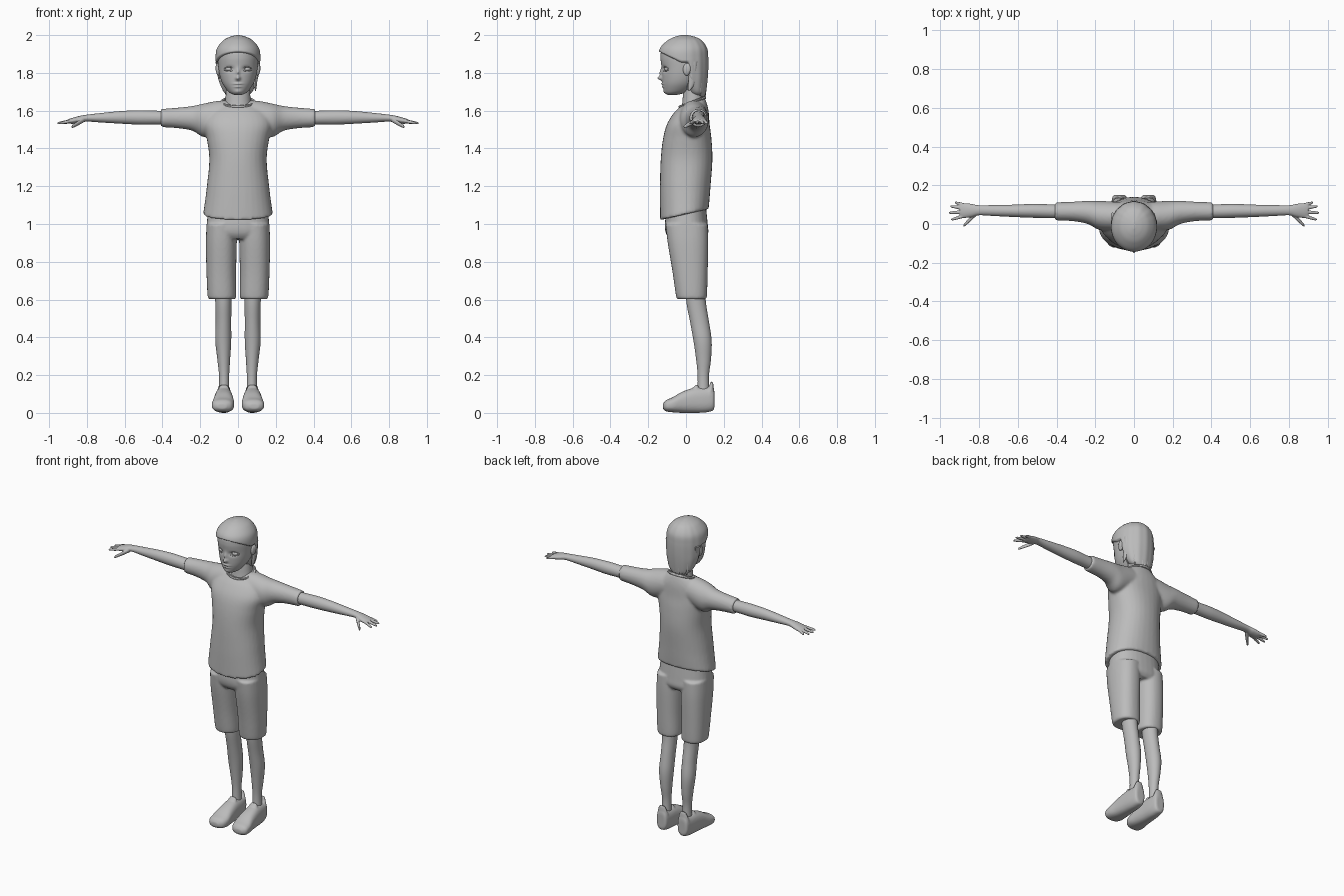
import bpy, bmesh, math, random
from mathutils import Vector, Matrix

random.seed(4)
cube = bpy.data.objects.get("Cube")
if cube:
    bpy.data.objects.remove(cube, do_unlink=True)

grey = bpy.data.materials.new("plain grey")
grey.use_nodes = True
grey.diffuse_color = (0.5, 0.5, 0.5, 1)
grey.node_tree.nodes["Principled BSDF"].inputs["Base Color"].default_value = (0.5, 0.5, 0.5, 1)

AXES = {"x": (0, 1, 2), "y": (1, 0, 2), "z": (2, 0, 1)}


def spline(rows, steps):
    """Catmull-Rom interpolation of every column of a row table."""
    out = []
    for i in range(len(rows) - 1):
        a, b, c, d = (rows[max(0, min(len(rows) - 1, i + k))] for k in (-1, 0, 1, 2))
        for s in range(steps):
            t = s / steps
            out.append([q + t * (r - p) / 2 + t * t * (2 * p - 5 * q + 4 * r - w) / 2
                        + t ** 3 * (3 * q - p - 3 * r + w) / 2
                        for p, q, r, w in zip(a, b, c, d)])
    return out + [list(rows[-1])]


def tube(bm, rows, axis="z", segs=32, steps=5, power=2.0):
    """Closed loft; row = position, low/high of the two other axes, optional tilt."""
    main, ua, va = AXES[axis]
    rings = []
    for t, u0, u1, v0, v1, tilt in spline([(*r, 0)[:6] for r in rows], steps):
        ring = []
        for k in range(segs):
            ang = 2 * math.pi * k / segs
            c, s = math.cos(ang), math.sin(ang)
            c = math.copysign(abs(c) ** (2 / power), c)
            s = math.copysign(abs(s) ** (2 / power), s)
            co = Vector()
            co[ua] = (u0 + u1) / 2 + c * (u1 - u0) / 2
            co[va] = (v0 + v1) / 2 + s * (v1 - v0) / 2
            co[main] = t + tilt * s * (v1 - v0) / 2
            ring.append(bm.verts.new(co))
        rings.append(ring)
    for a, b in zip(rings, rings[1:]):
        for k in range(segs):
            n = (k + 1) % segs
            bm.faces.new((a[k], a[n], b[n], b[k]))
    bm.faces.new(rings[0])
    bm.faces.new(rings[-1])


def sym(rows):
    """Expand half widths into low and high x."""
    return [(r[0], -r[1], *r[1:]) for r in rows]


def ball(bm, centre, size):
    bmesh.ops.create_uvsphere(bm, u_segments=24, v_segments=16, radius=1,
                              matrix=Matrix.Translation(centre) @ Matrix.Diagonal((*size, 1)))


def flip(rows, side):
    """Mirror x-axis lofts to the given side."""
    return [(r[0] * side, *r[1:]) for r in rows]


def finish(name, bm, voxel=0, smooth=0, mirror=False, angle=45):
    bmesh.ops.recalc_face_normals(bm, faces=bm.faces)
    me = bpy.data.meshes.new(name)
    bm.to_mesh(me)
    bm.free()
    ob = bpy.data.objects.new(name, me)
    bpy.context.collection.objects.link(ob)
    me.materials.append(grey)
    bpy.ops.object.select_all(action="DESELECT")
    ob.select_set(True)
    bpy.context.view_layer.objects.active = ob
    bpy.ops.object.shade_smooth_by_angle(angle=math.radians(angle))
    if voxel:
        m = ob.modifiers.new("blend", "REMESH")
        m.mode, m.voxel_size, m.use_smooth_shade = "VOXEL", voxel, True
    if smooth:
        m = ob.modifiers.new("soften", "SMOOTH")
        m.factor, m.iterations = 0.5, smooth
    if mirror:
        m = ob.modifiers.new("mirror", "MIRROR")
        m.use_mirror_merge = False
    return ob


# Shirt: torso and sleeves blended together
bm = bmesh.new()
tube(bm, sym([(1.05, .185, -.137, .12, .23), (1.12, .175, -.138, .125, .1),
              (1.2, .165, -.138, .13), (1.34, .152, -.134, .14), (1.45, .165, -.122, .135),
              (1.53, .18, -.1, .125), (1.6, .15, -.062, .118, .1),
              (1.645, .088, -.032, .1, .35)]), power=2.2)
sleeve = [(.04, -.03, .11, 1.5, 1.652), (.1, -.035, .115, 1.48, 1.653),
          (.18, -.03, .12, 1.46, 1.638), (.24, 0, .12, 1.493, 1.625),
          (.32, .015, .115, 1.507, 1.616), (.408, .018, .112, 1.513, 1.609)]
for side in (1, -1):
    tube(bm, flip(sleeve, side), "x")
finish("shirt", bm, .008, 6)

# Neckband
bpy.ops.mesh.primitive_torus_add(major_segments=48, minor_segments=10, major_radius=.08,
                                 minor_radius=.008, location=(0, .034, 1.645),
                                 rotation=(math.atan(.37), 0, 0))
band = bpy.context.object
band.name = "neckband"
band.scale = (1.08, .88, 1)
band.data.materials.append(grey)
bpy.ops.object.shade_smooth_by_angle()

# Shorts
bm = bmesh.new()
tube(bm, sym([(1.1, .155, -.1, .105), (1.0, .166, -.112, .115),
              (.95, .167, -.106, .118), (.92, .15, -.085, .1)]), power=2.3)
for side in (1, -1):
    rows = [(.602, .018, .152, -.045, .105), (.62, .01, .161, -.053, .111),
            (.75, .01, .167, -.072, .115), (.9, .006, .17, -.097, .118),
            (1.0, .004, .166, -.108, .115)]
    tube(bm, [(z, *sorted((a * side, b * side)), c, d) for z, a, b, c, d in rows], power=2.3)
finish("shorts", bm, .007, 4)

# Lower legs
bm = bmesh.new()
tube(bm, [(.68, .035, .125, -.005, .1), (.58, .035, .12, .003, .106), (.48, .036, .118, .022, .122),
          (.38, .036, .12, .04, .136), (.28, .042, .109, .054, .132),
          (.19, .047, .1, .062, .121), (.08, .045, .102, .06, .125)])
finish("legs", bm, mirror=True)

# Shoes with tongue and heel tab
bm = bmesh.new()
tube(bm, [(.15, .055, .095, .03, .11), (.143, .04, .11, .012, .135), (.1, .032, .118, .002, .135),
          (.04, .028, .124, 0, .132), (-.02, .023, .13, 0, .112), (-.07, .02, .138, .003, .083),
          (-.105, .032, .134, .008, .068), (-.122, .06, .11, .022, .048)], "y", power=2.5)
tube(bm, [(.09, .035, .115, .1, .148), (.13, .042, .108, .118, .147), (.165, .055, .095, .13, .143)])
tube(bm, [(.09, .045, .105, .01, .07), (.125, .046, .104, .03, .07), (.148, .056, .094, .05, .064)])
finish("shoes", bm, .005, 5, True)

# Arms and hands
bm = bmesh.new()
tube(bm, [(.36, .03, .1, 1.525, 1.598), (.44, .03, .102, 1.526, 1.6), (.52, .032, .104, 1.526, 1.602),
          (.62, .036, .1, 1.531, 1.598), (.72, .041, .098, 1.537, 1.588), (.8, .045, .097, 1.542, 1.579),
          (.84, .036, .104, 1.535, 1.572), (.88, .031, .108, 1.53, 1.561),
          (.9, .04, .102, 1.536, 1.554)], "x")


def finger(root, tip, r):
    rows = []
    for f, k in ((0, 1), (.35, 1), (.7, .85), (.93, .65), (1, .3)):
        p = Vector(root).lerp(Vector(tip), f)
        rows.append((p.x, p.y - r * k, p.y + r * k, p.z - r * k, p.z + r * k))
    tube(bm, rows, "x", 12, 3)


for root_y, tip_x, tip_y in ((.097, .925, .111), (.08, .95, .092), (.062, .957, .058), (.043, .945, .022)):
    finger((.875, root_y, 1.547), (tip_x, tip_y, 1.533), .0095)
finger((.815, .055, 1.552), (.882, -.01, 1.513), .013)
finish("arms", bm, .0035, 3, True)

# Neck
bm = bmesh.new()
tube(bm, sym([(1.58, .075, -.03, .1), (1.64, .068, -.02, .095),
              (1.7, .064, -.014, .092), (1.78, .064, 0, .09)]))
finish("neck", bm)

# Head, with eye sockets, nose and lips pushed out of the loft
bm = bmesh.new()
tube(bm, sym([(1.683, .018, -.095, -.05), (1.69, .036, -.108, -.02), (1.705, .055, -.117, .02),
              (1.74, .08, -.124, .06), (1.78, .095, -.127, .085), (1.83, .104, -.129, .1),
              (1.88, .108, -.135, .108), (1.92, .104, -.128, .104), (1.96, .08, -.09, .08),
              (1.985, .04, -.05, .04)]), segs=96, steps=10)
# Bumps: x, z, spread in x, spread in z, depth
BUMPS = [(.045, 1.82, .02, .013, .013), (-.045, 1.82, .02, .013, .013), (0, 1.772, .011, .011, -.023),
         (0, 1.8, .008, .022, -.012), (0, 1.742, .022, .005, -.008), (0, 1.727, .018, .005, -.007),
         (0, 1.734, .022, .002, .004), (0, 1.7, .018, .01, -.004)]
for v in bm.verts:
    if v.co.y < -.02:
        x, z = v.co.x, v.co.z
        v.co.y += sum(d * math.exp(-((x - bx) / sx) ** 2 - ((z - bz) / sz) ** 2)
                      for bx, bz, sx, sz, d in BUMPS)
finish("head", bm, angle=80)

# Eyes, lids and ears
bm = bmesh.new()
ball(bm, (.046, -.094, 1.82), (.021, .02, .013))
finish("eyes", bm, mirror=True)
for name, z, bulge in (("upper_lids", 1.822, .011), ("lower_lids", 1.816, -.008)):
    bm = bmesh.new()
    rows = []
    for i in range(9):
        f = i / 8
        z_mid = z + bulge * math.sin(math.pi * f)
        y_mid = -.115 + .022 * f * f - .003 * math.sin(math.pi * f)
        rows.append((.022 + .052 * f, y_mid - .003, y_mid + .006, z_mid - .002, z_mid + .002))
    tube(bm, rows, "x", 10, 3)
    finish(name, bm, mirror=True)
bm = bmesh.new()
ball(bm, (.105, .004, 1.818), (.012, .02, .033))
ball(bm, (.11, .012, 1.824), (.009, .014, .028))
finish("ears", bm, .003, 3, True)


def hairline(y):
    """Lowest hair height at depth y: forehead, temple, then behind the ear."""
    if y < -.03:
        return 1.862 + .05 * (-.03 - y) / .11
    return 1.862 - .22 * max(0, min(1, (y - .01) / .035))


# Hair cap, tucked into the head below the hairline
bm = bmesh.new()
tube(bm, sym([(1.675, .045, .03, .1), (1.7, .076, 0, .106), (1.76, .102, -.06, .113),
              (1.82, .115, -.115, .117), (1.88, .119, -.143, .117), (1.93, .111, -.138, .111),
              (1.97, .08, -.1, .085), (1.99, .045, -.062, .05), (2.0, .008, -.025, .01)]),
     segs=96, steps=10)
for v in bm.verts:
    tuck = max(0, min(1, (hairline(v.co.y) - v.co.z) / .014))
    ripple = .008 * math.cos(14 * math.atan2(v.co.x, v.co.y)) * max(0, min(1, v.co.y / .06))
    k = 1 - .2 * tuck + ripple
    v.co.x *= k
    v.co.y *= k
finish("hair", bm, angle=80)

# Loose locks at the nape and before the ears
bm = bmesh.new()
for i in range(9):
    x = -.068 + .017 * i
    y = .104 - 5 * x * x
    low = 1.665 + random.uniform(0, .02)
    tube(bm, [(low, x * .8 - .002, x * .8 + .002, y - .006, y - .002),
              (low + .03, x * .92 - .009, x * .92 + .009, y - .012, y + .003),
              (1.76, x - .012, x + .012, y - .012, y + .006)], segs=10)
for x, low in ((.093, 1.705), (-.1, 1.77)):
    tube(bm, [(low, x - .002, x + .002, .012, .018), (low + .04, x - .009, x + .008, .012, .045),
              (1.86, x * 1.1 - .01, x * 1.1 + .008, .02, .06)], segs=12)
finish("hair_locks", bm)
